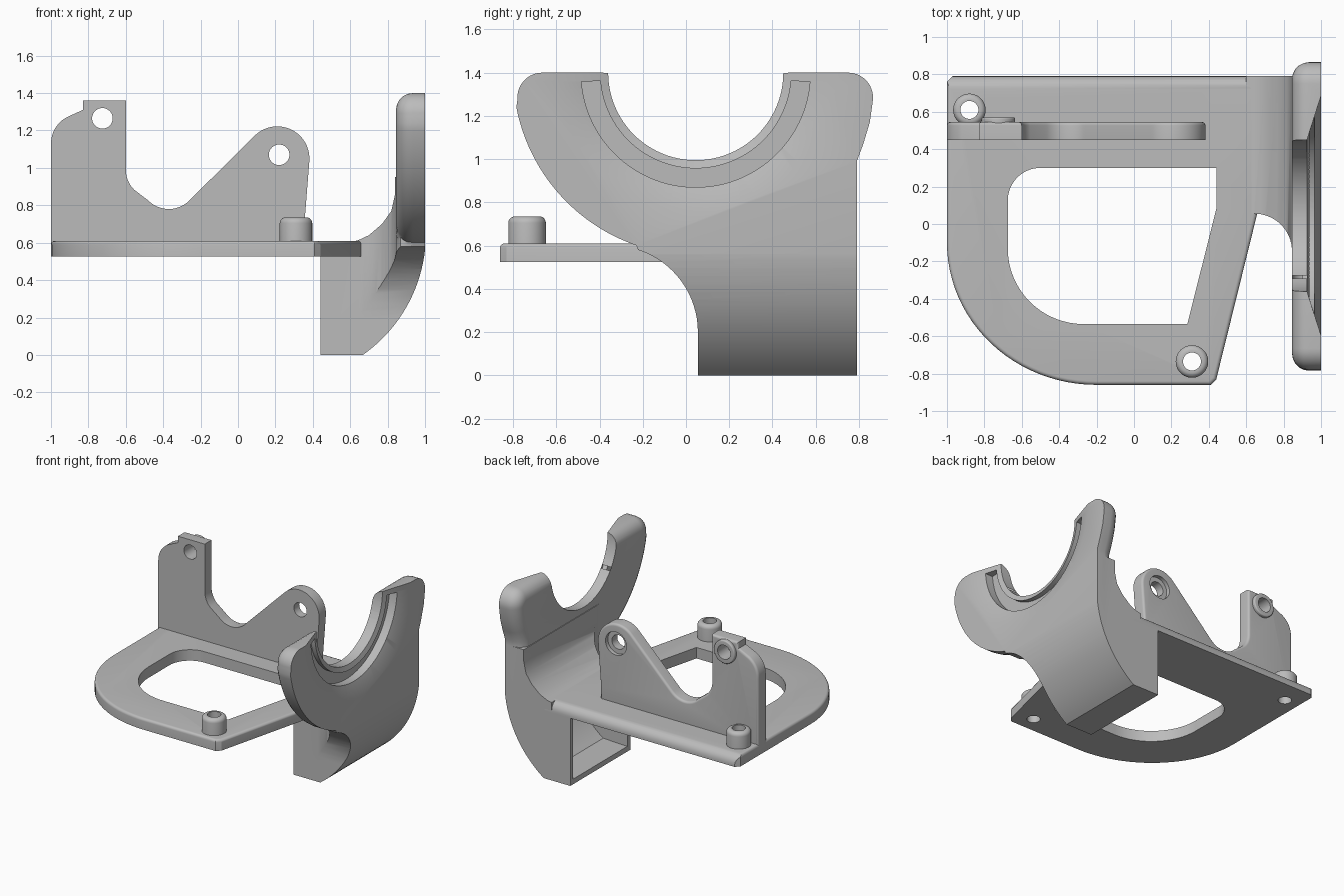
import bpy, bmesh, math
from mathutils import Matrix

if "Cube" in bpy.data.objects:
    bpy.data.objects.remove(bpy.data.objects["Cube"])

grey = bpy.data.materials.new("plain_grey")
grey.use_nodes = True
grey.diffuse_color = (0.5, 0.5, 0.5, 1)
grey.node_tree.nodes["Principled BSDF"].inputs["Base Color"].default_value = (0.5, 0.5, 0.5, 1)


def arc(cx, cy, rx, a, b, n=16, ry=None):
    ry = ry or rx
    steps = [math.radians(a + (b - a) * i / n) for i in range(n + 1)]
    return [(cx + rx * math.cos(t), cy + ry * math.sin(t)) for t in steps]


def make_object(name, bm):
    bmesh.ops.recalc_face_normals(bm, faces=bm.faces)
    mesh = bpy.data.meshes.new(name)
    bm.to_mesh(mesh)
    bm.free()
    mesh.materials.append(grey)
    obj = bpy.data.objects.new(name, mesh)
    bpy.context.collection.objects.link(obj)
    return obj


def prism(name, pts, axis, lo, hi, round_lo=0, round_hi=0):
    """Extrude an outline along an axis, optionally rounding a cap's rim."""
    place = {"x": lambda p, c: (c, p[0], p[1]),
             "y": lambda p, c: (p[0], c, p[1]),
             "z": lambda p, c: (p[0], p[1], c)}[axis]
    bm = bmesh.new()
    a, b = ([bm.verts.new(place(p, c)) for p in pts] for c in (lo, hi))
    caps = [bm.faces.new(a), bm.faces.new(b[::-1])]
    for i in range(len(pts)):
        j = (i + 1) % len(pts)
        bm.faces.new((a[j], a[i], b[i], b[j]))
    bmesh.ops.recalc_face_normals(bm, faces=bm.faces)
    for cap, size in zip(caps, (round_lo, round_hi)):
        if size:
            bmesh.ops.bevel(bm, geom=list(cap.edges), offset=size, segments=5,
                            profile=0.5, affect="EDGES", clamp_overlap=False)
    return make_object(name, bm)


def disc(u, v, r, axis, lo, hi, round_hi=0):
    return prism("round_part", arc(u, v, r, 0, 351, 39), axis, lo, hi, 0, round_hi)


def combine(obj, other, operation="DIFFERENCE"):
    mod = obj.modifiers.new("combine", "BOOLEAN")
    mod.object, mod.operation, mod.solver = other, operation, "EXACT"
    bpy.context.view_layer.update()
    bpy.context.view_layer.objects.active = obj
    bpy.ops.object.modifier_apply(modifier=mod.name)
    bpy.data.objects.remove(other)


# Base plate with a large opening and a rounded back edge
LOW, TOP = 0.525, 0.61
outline = ([(-1, 0.76), (-0.97, 0.79), (0.66, 0.79), (0.66, 0.06), (0.44, -0.83), (0.41, -0.86)]
           + arc(-0.2, -0.1, 0.8, 270, 180, 24, 0.76))
base_plate = prism("base_plate", outline, "z", LOW, TOP, 0, 0.02)
side = [(-1, 0.4), (0.79, 0.4)] + arc(0.72, 0.54, 0.07, 0, 90, 6) + [(-1, TOP)]
combine(base_plate, prism("edge_rounder", side, "x", -1.1, 0.9), "INTERSECT")
opening = ([(0.44, 0.3), (0.44, 0.08), (0.285, -0.535)]
           + arc(-0.27, -0.13, 0.405, 270, 180) + arc(-0.5, 0.125, 0.175, 180, 90))
combine(base_plate, prism("opening", opening, "z", 0.4, 0.8))

# Hollow pins
parts = [base_plate]
for name, x, y in (("back_pin", -0.88, 0.61), ("front_pin", 0.31, -0.735)):
    pin = disc(x, y, 0.087, "z", 0.56, 0.735, 0.03)
    pin.name = name
    for target in (pin, base_plate):
        combine(target, disc(x, y, 0.048, "z", 0.3, 0.9))
    parts.append(pin)

# Upright wall with two eyelets
wall_outline = ([(-1, 0.56), (-1, 1.12)] + arc(-0.84, 1.13, 0.16, 175, 120, 8)
                + [(-0.83, 1.31), (-0.83, 1.36), (-0.6, 1.36)]
                + arc(-0.45, 0.99, 0.15, 180, 225, 6)
                + arc(-0.37, 0.935, 0.155, 225, 315, 12)
                + arc(0.21, 1.05, 0.172, 135, -5, 20) + [(0.355, 0.7), (0.355, 0.56)])
wall = prism("upright_wall", wall_outline, "y", 0.45, 0.545, 0, 0.018)
combine(wall, disc(-0.725, 1.265, 0.09, "y", 0.5, 0.57, 0.01), "UNION")
for x, z in ((-0.725, 1.265), (0.22, 1.07)):
    combine(wall, disc(x, z, 0.055, "y", 0.3, 0.7))
combine(wall, disc(0.22, 1.07, 0.09, "y", 0.515, 0.7))
parts.append(wall)

# Cradle: horned plate whose lower part runs down into the box
CY, CZ = 0.045, 1.4
cradle_outline = ([(0.055, 0)] + arc(-0.345, 0.2, 0.4, 0, 72)
                  + arc(CY, CZ, 0.845, 251, 191, 24)
                  + arc(-0.665, 1.285, 0.115, 185, 90, 10)
                  + arc(0.75, 1.285, 0.115, 90, -10, 10)
                  + [(0.85, 1.17), (0.82, 1.07), (0.79, 0.99), (0.79, 0)])
cradle = prism("cradle", cradle_outline, "x", 0.845, 1.0, 0.09)

# Box joining the cradle to the plate, flared in plan
box = prism("box", cradle_outline, "x", 0.44, 0.99)
plan = ([(0.3, 0.055)] + arc(0.645, -0.145, 0.2, 90, 0, 10)
        + [(0.87, -0.22), (1.1, -0.22), (1.1, 0.9), (0.3, 0.9)])
combine(box, prism("plan_trim", plan, "z", -0.1, 0.95), "INTERSECT")
combine(cradle, box, "UNION")
profile = ([(0.3, -0.1), (0.3, 0.54), (0.6, 0.54), (0.6, 0.605), (0.64, 0.612), (0.7, 0.64),
            (0.77, 0.7), (0.82, 0.77), (0.84, 0.86), (0.84, 1.6), (1.05, 1.6), (1.05, 0.7)]
           + arc(0.21, 0.65, 0.795, 0, -55.3, 20) + [(0.6, -0.1)])
combine(cradle, prism("profile_trim", profile, "y", -1.2, 1.2), "INTERSECT")

# Round seat, sloping outer rim and curved groove
combine(cradle, prism("seat_cut", arc(CY, CZ, 0.405, 0, 356.25, 95), "x", 0.7, 1.2))
bm = bmesh.new()
bmesh.ops.create_cone(bm, cap_ends=True, segments=96, radius1=0.374, radius2=0.703, depth=0.105,
                      matrix=Matrix.Translation((0.9675, CY, CZ)) @ Matrix.Rotation(math.pi / 2, 4, "Y"))
combine(cradle, make_object("rim_cut", bm))
groove = arc(CY, CZ, 0.53, 184.5, 355.5, 48) + arc(CY, CZ, 0.443, 355, 185, 48)
combine(cradle, prism("groove_cut", groove, "x", 0.9, 1.1))

# Hollow inside of the box, open on one side
pocket = ([(0.3, 0.035), (0.3, 0.52), (0.9, 0.52)] + arc(0.21, 0.65, 0.745, -20, -54, 12))
combine(cradle, prism("pocket_cut", pocket, "y", 0.09, 0.755))
parts.append(cradle)

# Smooth curved surfaces, keep hard edges
bpy.ops.object.select_all(action="DESELECT")
for obj in parts:
    obj.select_set(True)
bpy.context.view_layer.objects.active = cradle
bpy.ops.object.shade_smooth_by_angle(angle=math.radians(30))
